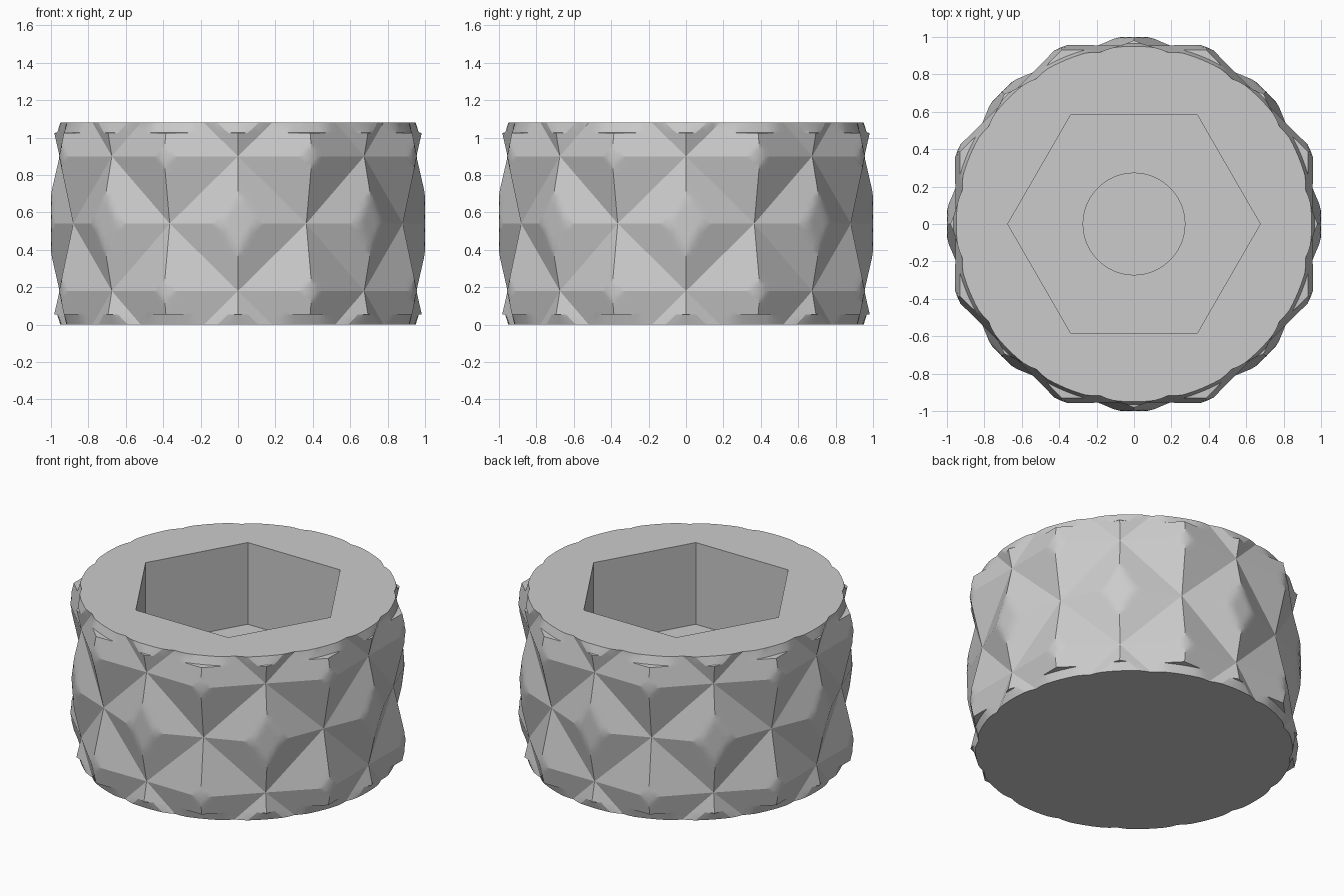
import bpy
import bmesh
from math import sin, cos, pi, atan2, hypot, radians
from mathutils import Matrix

HEIGHT = 1.08        # overall height
VALLEY = 0.954       # radius at the knurl valleys
PEAK = 1.036         # radius of the knurl peaks before blunting
COLUMNS = 16
PITCH = 0.36         # half a diamond, vertically
RIM = 0.055          # height of the plain rim bands

default = bpy.data.objects.get("Cube")
if default:
    bpy.data.objects.remove(default, do_unlink=True)

grey = bpy.data.materials.new("plain grey")
grey.use_nodes = True
colour = (0.6, 0.6, 0.6, 1)
grey.diffuse_color = colour
grey.node_tree.nodes["Principled BSDF"].inputs["Base Color"].default_value = colour


def limit_radius(vert, limit):
    """Pull a vertex in so it lies no further out than the limit."""
    r = hypot(vert.co.x, vert.co.y)
    if r > limit:
        vert.co.x *= limit / r
        vert.co.y *= limit / r


def new_object(name, bm):
    mesh = bpy.data.meshes.new(name)
    bm.to_mesh(mesh)
    bm.free()
    obj = bpy.data.objects.new(name, mesh)
    bpy.context.collection.objects.link(obj)
    mesh.materials.append(grey)
    return obj


def cutter(name, sides, radius, bottom, top, turn=0):
    bm = bmesh.new()
    place = Matrix.Translation((0, 0, (bottom + top) / 2)) @ Matrix.Rotation(turn, 4, 'Z')
    bmesh.ops.create_cone(bm, cap_ends=True, segments=sides, radius1=radius,
                          radius2=radius, depth=top - bottom, matrix=place)
    obj = new_object(name, bm)
    obj.hide_render = True
    return obj


# Diamond knurl: alternating peaks and valleys on a cylinder
bm = bmesh.new()
grid = []
for row in range(5):
    ring = []
    for k in range(COLUMNS):
        r = PEAK if (row + k) % 2 == 0 else VALLEY
        a = 2 * pi * k / COLUMNS
        ring.append(bm.verts.new((r * cos(a), r * sin(a), (row - 0.5) * PITCH)))
    grid.append(ring)
for row in range(4):
    for k in range(COLUMNS):
        n = (k + 1) % COLUMNS
        a, b = grid[row][k], grid[row][n]
        c, d = grid[row + 1][n], grid[row + 1][k]
        # Every cell is creased from valley to valley
        if (row + k) % 2 == 0:
            bm.faces.new((a, b, d))
            bm.faces.new((b, c, d))
        else:
            bm.faces.new((a, b, c))
            bm.faces.new((a, c, d))

# Blunt the peaks
bmesh.ops.subdivide_edges(bm, edges=bm.edges[:], cuts=9, use_grid_fill=True)
for v in bm.verts:
    limit_radius(v, 1.0 + 0.022 * sin(4 * atan2(v.co.y, v.co.x)) ** 2)


def slice_at(z, clear_above=False, clear_below=False):
    bmesh.ops.bisect_plane(bm, geom=bm.verts[:] + bm.edges[:] + bm.faces[:],
                           plane_co=(0, 0, z), plane_no=(0, 0, 1),
                           clear_outer=clear_above, clear_inner=clear_below)


# Trim the ends and step the rim bands inwards
slice_at(HEIGHT, clear_above=True)
slice_at(0, clear_below=True)
for z in (RIM, RIM - 0.002):
    slice_at(z)
    slice_at(HEIGHT - z)
for v in bm.verts:
    depth = min(v.co.z, HEIGHT - v.co.z)
    if depth < RIM - 0.001:
        limit_radius(v, 0.95 + 0.017 * depth / RIM)

# Flat end caps
bmesh.ops.holes_fill(bm, edges=[e for e in bm.edges if e.is_boundary], sides=0)
bmesh.ops.recalc_face_normals(bm, faces=bm.faces[:])
knob = new_object("knurled_knob", bm)

# Hexagonal pocket and the round blind hole in its floor
cutters = [cutter("hex_pocket", 6, 0.675, HEIGHT / 2, HEIGHT + 0.2, radians(30)),
           cutter("round_hole", 64, 0.272, 0.1, HEIGHT / 2 + 0.1)]
bpy.ops.object.select_all(action='DESELECT')
knob.select_set(True)
bpy.context.view_layer.objects.active = knob
for tool in cutters:
    mod = knob.modifiers.new(tool.name, 'BOOLEAN')
    mod.operation = 'DIFFERENCE'
    mod.solver = 'EXACT'
    mod.object = tool
    bpy.ops.object.modifier_apply(modifier=mod.name)
for tool in cutters:
    bpy.data.objects.remove(tool, do_unlink=True)
bpy.ops.object.shade_smooth_by_angle(angle=radians(20))
